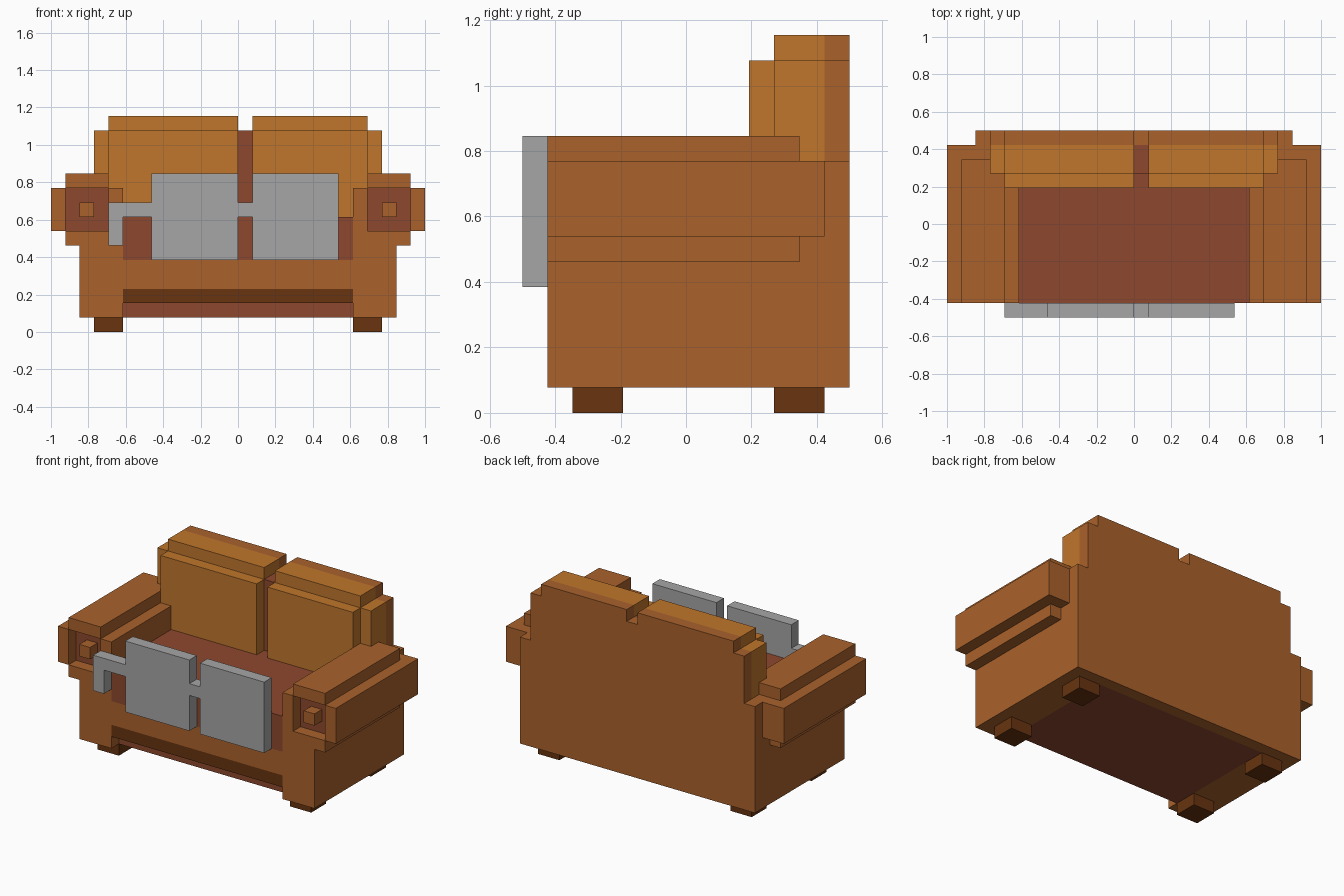
import bpy, bmesh
from mathutils import Vector

if "Cube" in bpy.data.objects:
    bpy.data.objects.remove(bpy.data.objects["Cube"])

U = 1 / 13  # block size: the sofa is 26 blocks wide


def material(name, rgb):
    m = bpy.data.materials.new(name)
    m.diffuse_color = (*rgb, 1)
    m.use_nodes = True
    m.node_tree.nodes["Principled BSDF"].inputs["Base Color"].default_value = m.diffuse_color
    return m


ORANGE = material("orange_brown", (0.402, 0.122, 0.025))
GOLD = material("golden_tan", (0.527, 0.181, 0.025))
RED = material("red_brown", (0.270, 0.065, 0.027))
DARK = material("dark_brown", (0.138, 0.034, 0.005))
GREY = material("grey", (0.381, 0.381, 0.381))


def part(name, mat, *boxes):
    """One object from boxes (x0, x1, y0, y1, z0, z1) given in blocks."""
    bm = bmesh.new()
    for x0, x1, y0, y1, z0, z1 in boxes:
        x0, x1 = min(x0, x1), max(x0, x1)
        lo, hi = Vector((x0, y0, z0)), Vector((x1, y1, z1))
        for v in bmesh.ops.create_cube(bm, size=1)["verts"]:
            v.co = [((lo[i] + hi[i]) / 2 + v.co[i] * (hi[i] - lo[i])) * U
                    for i in range(3)]
    me = bpy.data.meshes.new(name)
    bm.to_mesh(me)
    bm.free()
    me.materials.append(mat)
    ob = bpy.data.objects.new(name, me)
    bpy.context.collection.objects.link(ob)
    return ob


def both(name, mat, *boxes):
    """The same part on the right and, mirrored in x, on the left."""
    for side, s in (("right", 1), ("left", -1)):
        part(f"{name}_{side}", mat,
             *[(s * b[0], s * b[1], *b[2:]) for b in boxes])


# Feet
both("front_foot", DARK, (8, 10, -4.5, -2.5, 0, 1))
both("back_foot", DARK, (8, 10, 3.5, 5.5, 0, 1))

# Base: side panels, front rail, dark strip, recessed bottom
both("side_panel", ORANGE, (8, 11, -5.5, 5.5, 1, 7))
part("front_rail", ORANGE, (-8, 8, -5.5, -4.5, 3, 5))
part("front_strip", DARK, (-8, 8, -5.5, -4.5, 2, 3))
part("bottom", RED, (-8, 8, -4.5, 5.5, 1, 5))
part("seat", RED, (-8, 8, -5.5, 5.5, 5, 8))

# Rolled arms with a recessed front panel and a knob
both("arm", ORANGE,
     (8, 9, -5.5, 5.5, 7, 10),
     (12, 13, -5.5, 5.5, 7, 10),
     (9, 12, -3.5, 5.5, 7, 10),
     (9, 12, -5.5, 4.5, 10, 11),
     (11, 12, -5.5, 4.5, 6, 7))
both("arm_front_panel", RED, (9, 12, -4.5, -3.5, 7, 10))
both("arm_knob", ORANGE, (10, 11, -5.5, -4.5, 8, 9))

# Backrest shell, stepped in towards the top
part("back_shell", ORANGE,
     (-11, 11, 5.5, 6.5, 1, 10),
     (-10, 10, 5.5, 6.5, 10, 14),
     (-9, 0, 5.5, 6.5, 14, 15),
     (1, 9, 5.5, 6.5, 14, 15))
part("back_gap_filler", RED, (0, 1, 3.5, 5.5, 8, 14))

# Two back cushions
for side, inner, s in (("left", 0, -1), ("right", 1, 1)):
    part(f"back_cushion_{side}", GOLD,
         (inner, s * 8, 2.5, 5.5, 8, 10),
         (inner, s * 9, 2.5, 3.5, 10, 14),
         (inner, s * 10, 3.5, 5.5, 10, 14),
         (inner, s * 9, 3.5, 5.5, 14, 15))

# Spectacles on the front: lenses, bridge and one hooked temple
part("lens_left", GREY, (-6, 0, -6.5, -5.5, 5, 11))
part("lens_right", GREY, (1, 7, -6.5, -5.5, 5, 11))
part("spectacle_bridge", GREY, (0, 1, -6.5, -5.5, 8, 9))
part("spectacle_temple", GREY,
     (-9, -6, -6.5, -5.5, 8, 9),
     (-9, -8, -6.5, -5.5, 6, 8))
